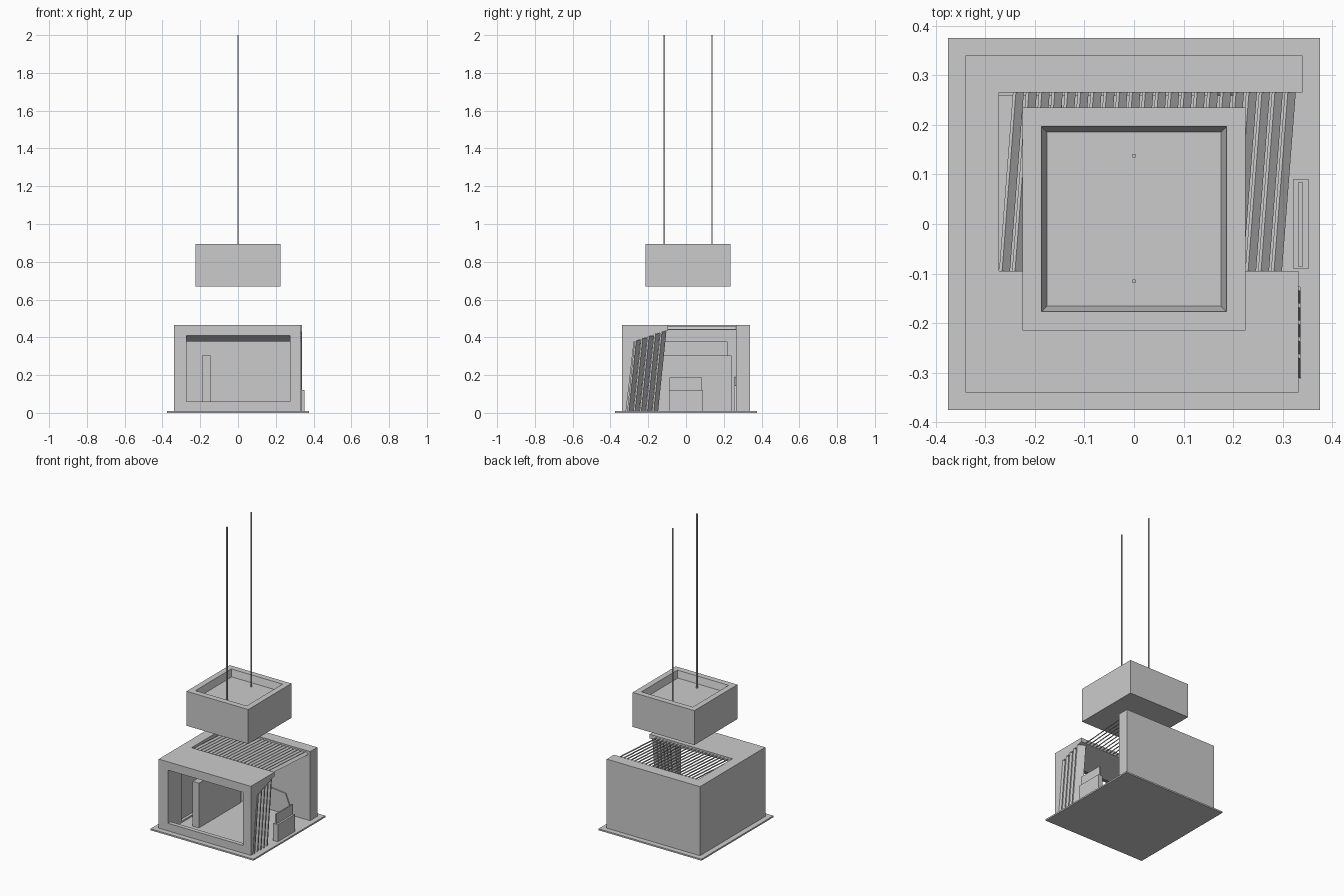
import bpy, bmesh
from mathutils import Vector

if "Cube" in bpy.data.objects:
    bpy.data.objects.remove(bpy.data.objects["Cube"])


def mesh_object(name, verts, faces):
    me = bpy.data.meshes.new(name)
    me.from_pydata([tuple(v) for v in verts], [], faces)
    bm = bmesh.new()
    bm.from_mesh(me)
    bmesh.ops.recalc_face_normals(bm, faces=bm.faces)
    bm.to_mesh(me)
    bm.free()
    ob = bpy.data.objects.new(name, me)
    bpy.context.collection.objects.link(ob)
    return ob


def loft(name, a, b):
    """Solid between two matching outlines."""
    n = len(a)
    sides = [(i, (i + 1) % n, n + (i + 1) % n, n + i) for i in range(n)]
    return mesh_object(name, list(a) + list(b),
                       [tuple(range(n)), tuple(range(n, 2 * n))] + sides)


def box(name, x0, x1, y0, y1, z0, z1):
    ring = [(x0, y0), (x1, y0), (x1, y1), (x0, y1)]
    return loft(name, [(x, y, z0) for x, y in ring], [(x, y, z1) for x, y in ring])


def extrude_x(name, profile, x0, x1):
    return loft(name, [(x0, y, z) for y, z in profile], [(x1, y, z) for y, z in profile])


def extrude_y(name, profile, y0, y1):
    return loft(name, [(x, y0, z) for x, z in profile], [(x, y1, z) for x, z in profile])


def cut(ob, cutter):
    m = ob.modifiers.new("cut", "BOOLEAN")
    m.operation, m.object, m.solver = "DIFFERENCE", cutter, "EXACT"
    cutter.hide_render = True
    cutter.hide_viewport = True
    cutter.display_type = "WIRE"


# Base and solid walls
box("base_plate", -.375, .375, -.375, .375, 0, .01)
box("back_wall", -.34, .34, .265, .34, .004, .465)
left = box("left_wall", -.34, -.272, -.275, .265, .004, .465)
cut(left, box("niche_cutter", -.29, -.2, -.2, .22, .02, .375))

# Front frame with a canopy whose underside folds up to the roof opening
extrude_x("roof_canopy", [(-.34, .465), (-.34, .41), (-.275, .378), (-.095, .438), (-.095, .465)],
          -.34, .332)
post = [(-.34, .004), (-.318, .004), (-.275, .378), (-.34, .41)]
extrude_x("right_post", post, .275, .332)
box("left_post", -.34, -.272, -.34, -.275, .004, .41)
extrude_x("front_sill", [(-.34, .004), (-.318, .004), (-.312, .06), (-.34, .06)], -.272, .275)

# Slanted louvres on the right side
for i in range(5):
    y0, y1 = -.312 + i * .033, -.272 + i * .034
    z1 = .385 + i * .0115

    def section(y, z):
        return [Vector(p) for p in ((.336, y, z), (.336, y + .009, z),
                                    (.288, y + .032, z), (.288, y + .023, z))]
    loft("side_louvre", section(y0, .006), section(y1, z1))

# Tilted roof slats, running slightly askew
for i in range(22):
    x = -.272 + i * .0261

    def section(x, y):
        return [(x, y, .455), (x + .006, y, .457), (x + .022, y, .442), (x + .017, y, .439)]
    loft("roof_slat", section(x, -.096), section(x + .028, .266))

# Interior partition and low screen along the back wall
box("partition", -.19, -.145, -.2, .24, .006, .305)
extrude_y("back_screen", [(-.272, .006), (.222, .006), (.165, .145), (-.272, .19)], .258, .266)

# Bench at the open side
box("bench_seat", .32, .353, -.09, .09, .006, .122)
box("bench_back", .332, .340, -.087, .085, .12, .187)

# Hanging block with a tapered tray in its top
block = box("hanging_block", -.225, .225, -.215, .235, .668, .895)
me = block.data
bm = bmesh.new()
bm.from_mesh(me)
top = max(bm.faces, key=lambda f: f.calc_center_median().z)
bmesh.ops.inset_region(bm, faces=[top], thickness=.054)
ring = bmesh.ops.inset_region(bm, faces=[top], thickness=.016)
for v in top.verts:
    v.co.z -= .045
bm.to_mesh(me)
bm.free()

# Suspension rods
for y in (-.115, .138):
    box("suspension_rod", -.0035, .0035, y - .0035, y + .0035, .848, 2)
